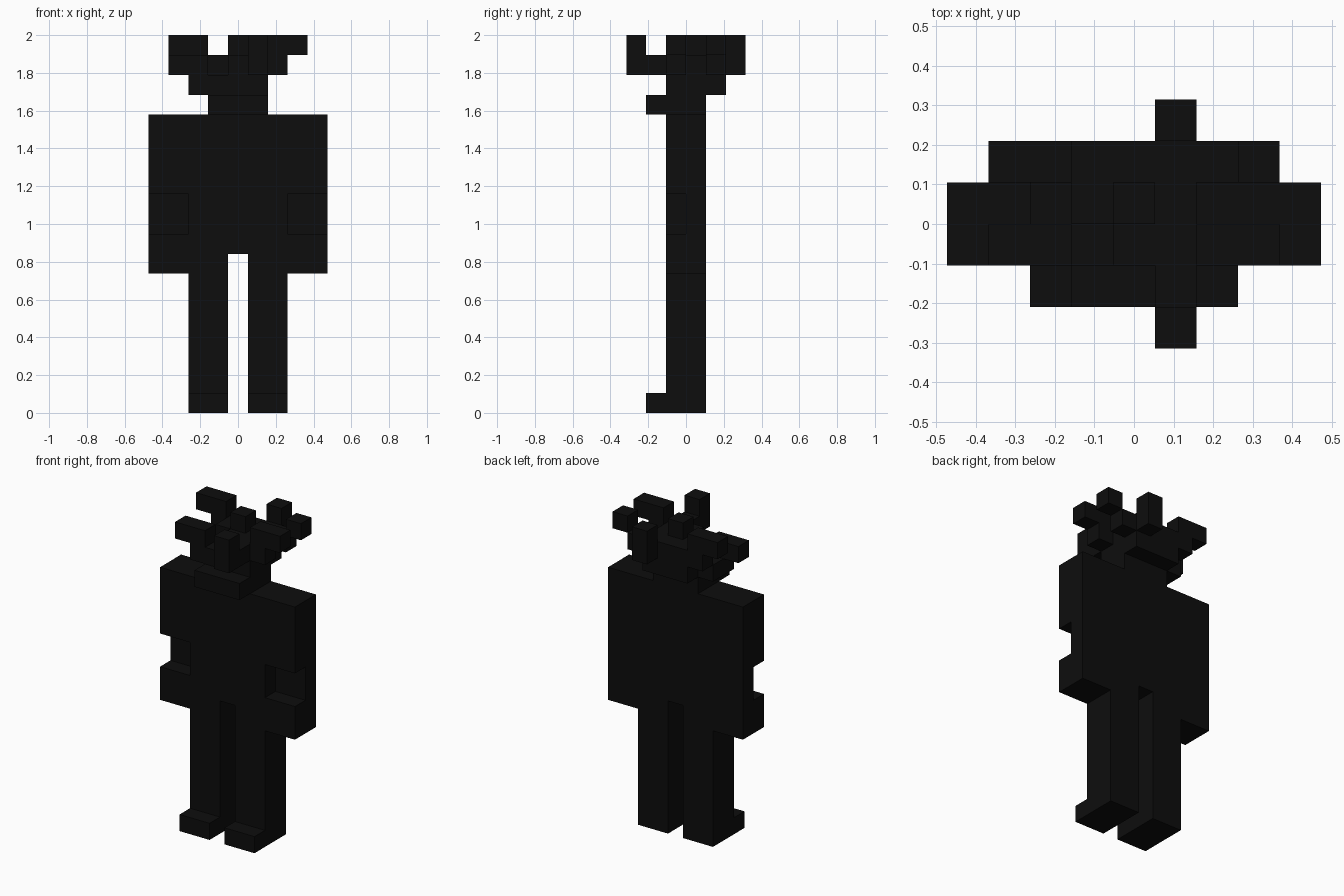
import bpy
import bmesh
from itertools import product
from mathutils import Vector

if "Cube" in bpy.data.objects:
    bpy.data.objects.remove(bpy.data.objects["Cube"], do_unlink=True)

UNIT = 2 / 19  # edge length of one block

black = bpy.data.materials.new("near_black")
black.use_nodes = True
black.diffuse_color = (0.004, 0.004, 0.004, 1)
black.node_tree.nodes["Principled BSDF"].inputs["Base Color"].default_value = black.diffuse_color


def block(x0, x1, y0, y1, z0, z1):
    """All grid cells in an inclusive range."""
    return set(product(range(x0, x1 + 1), range(y0, y1 + 1), range(z0, z1 + 1)))


def mirrored(cells):
    return {(-x, y, z) for x, y, z in cells}


# Limbs: an arm has a notch cut into its front
leg = block(1, 2, -1, 0, 0, 7)
foot = block(1, 2, -2, -2, 0, 0)
arm = block(3, 4, -1, 0, 7, 14) - block(3, 4, -1, -1, 9, 10)

parts = {
    "left_leg": leg, "right_leg": mirrored(leg),
    "left_foot": foot, "right_foot": mirrored(foot),
    "left_arm": arm, "right_arm": mirrored(arm),
    "torso": block(-2, 2, -1, 0, 8, 14),
    # Neck and collar
    "neck": block(-1, 1, -1, 0, 15, 15),
    "collar": block(-1, 1, -2, -2, 15, 15),
    # Branching head
    "head_base": block(-1, 1, -1, 1, 16, 16) | block(-2, -2, -1, 0, 16, 16),
    "head_crown": block(-1, 1, 0, 1, 17, 17) | block(0, 1, -1, -1, 17, 17),
    "top_knob": block(0, 0, 0, 0, 18, 18),
    "front_branch": block(1, 1, -3, -2, 17, 17) | block(1, 1, -3, -3, 18, 18),
    "back_branch": block(1, 1, 2, 2, 17, 18),
    "front_left_branch": block(2, 2, -1, -1, 17, 17) | block(2, 3, -1, -1, 18, 18),
    "back_left_branch": block(2, 2, 1, 1, 17, 17) | block(3, 3, 1, 1, 18, 18),
    "front_right_branch": block(-3, -2, -1, -1, 17, 17),
    "back_right_branch": block(-2, -2, 1, 1, 17, 17) | block(-3, -2, 1, 1, 18, 18),
}
solid = set().union(*parts.values())


def build(name, cells):
    """Skin the outside of a part, leaving out faces buried in other parts."""
    bm = bmesh.new()
    for cell in cells:
        centre = Vector(cell) + Vector((0, 0.5, 0.5))
        for axis, sign in product(range(3), (-1, 1)):
            normal = Vector((0, 0, 0))
            normal[axis] = sign
            if tuple(int(c + n) for c, n in zip(cell, normal)) in solid:
                continue
            u = Vector((0, 0, 0))
            u[(axis + 1) % 3] = 0.5
            v = normal.cross(u)
            mid = centre + normal / 2
            corners = (mid - u - v, mid + u - v, mid + u + v, mid - u + v)
            bm.faces.new([bm.verts.new(c * UNIT) for c in corners])
    bmesh.ops.remove_doubles(bm, verts=bm.verts, dist=UNIT / 100)
    bmesh.ops.dissolve_limit(bm, angle_limit=0.01, verts=bm.verts, edges=bm.edges)
    mesh = bpy.data.meshes.new(name)
    bm.to_mesh(mesh)
    bm.free()
    mesh.materials.append(black)
    bpy.context.collection.objects.link(bpy.data.objects.new(name, mesh))


for part_name, part_cells in parts.items():
    build(part_name, part_cells)
